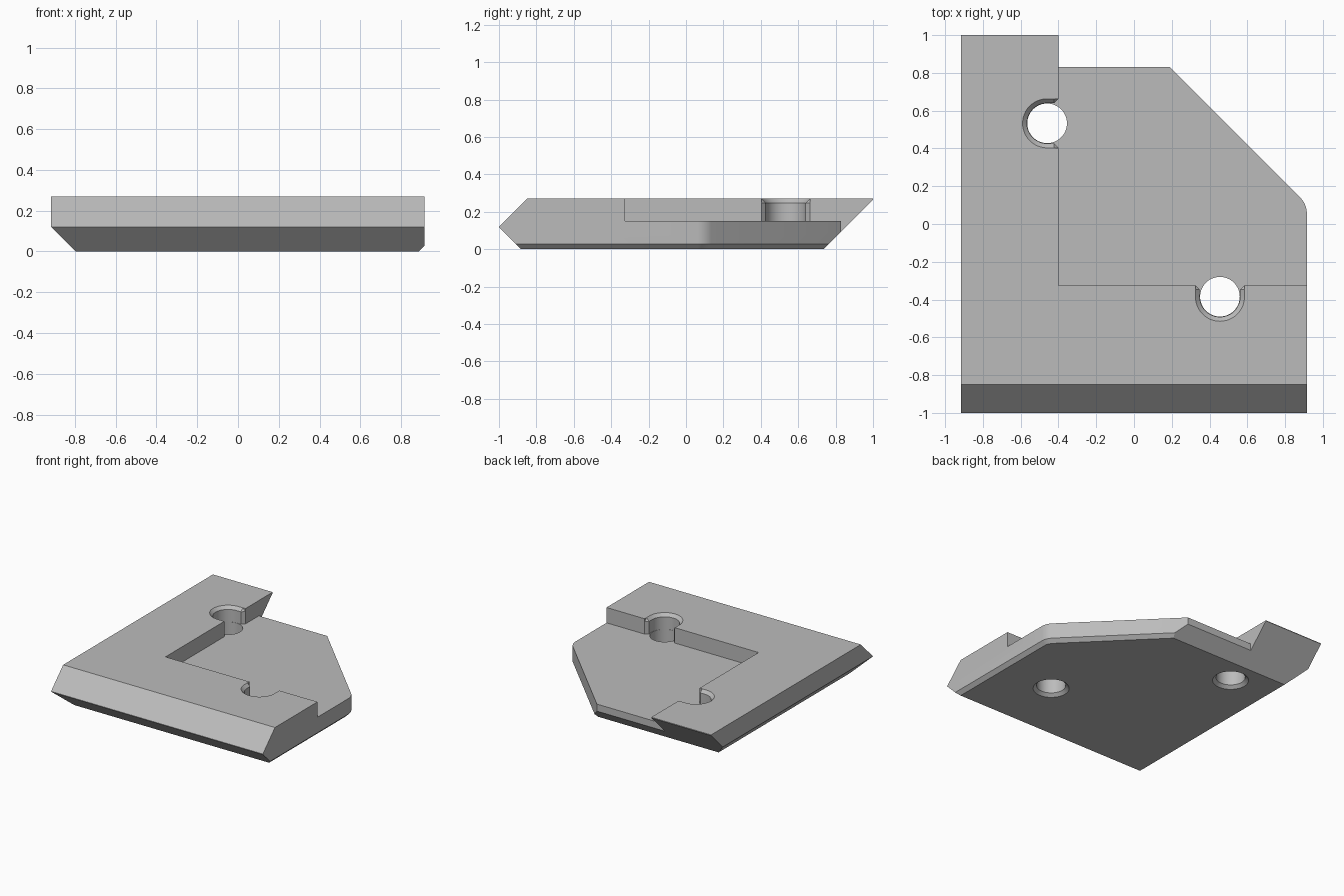
import bpy, bmesh
from math import cos, sin, pi, radians
from mathutils import Vector

if "Cube" in bpy.data.objects:
    bpy.data.objects.remove(bpy.data.objects["Cube"], do_unlink=True)

TOP, FLOOR = 0.27, 0.15                  # raised arms and pocket floor
BORE, HOLE, RIM = 0.105, 0.107, 0.13     # through hole, slot and chamfered rim
CH = RIM - HOLE

grey = bpy.data.materials.new("plain_grey")
grey.use_nodes = True
grey.diffuse_color = (0.5, 0.5, 0.5, 1)
grey.node_tree.nodes["Principled BSDF"].inputs["Base Color"].default_value = (0.5, 0.5, 0.5, 1)


def make(name, bm):
    bm.normal_update()
    bmesh.ops.recalc_face_normals(bm, faces=bm.faces)
    mesh = bpy.data.meshes.new(name)
    bm.to_mesh(mesh)
    bm.free()
    mesh.materials.append(grey)
    ob = bpy.data.objects.new(name, mesh)
    bpy.context.scene.collection.objects.link(ob)
    return ob


def solid_from_planes(planes):
    """Convex solid bounded by (point, outward normal) planes."""
    planes = [(Vector(no).normalized(), Vector(co)) for co, no in planes]
    planes = [(no, no.dot(co)) for no, co in planes]
    corners = {}
    for i, (a, da) in enumerate(planes):
        for j, (b, db) in enumerate(planes[:i]):
            for c, dc in planes[:j]:
                det = a.dot(b.cross(c))
                if abs(det) < 1e-4:
                    continue
                p = (b.cross(c) * da + c.cross(a) * db + a.cross(b) * dc) / det
                if all(no.dot(p) < d + 1e-5 for no, d in planes):
                    corners[tuple(round(v, 3) + 0.0 for v in p)] = p
    bm = bmesh.new()
    for p in corners.values():
        bm.verts.new(p)
    bmesh.ops.remove_doubles(bm, verts=bm.verts[:], dist=0.0008)
    bmesh.ops.convex_hull(bm, input=bm.verts[:])
    bm.normal_update()
    bmesh.ops.dissolve_limit(bm, angle_limit=radians(1), verts=bm.verts[:], edges=bm.edges[:])
    return bm


def box(lo, hi):
    return solid_from_planes([(p, [s if k == axis else 0 for k in range(3)])
                              for p, s in ((lo, -1), (hi, 1)) for axis in range(3)])


def loft(layers):
    """Closed solid through matching outlines."""
    bm = bmesh.new()
    rings = [[bm.verts.new(p) for p in layer] for layer in layers]
    n = len(rings[0])
    for a, b in zip(rings, rings[1:]):
        for i in range(n):
            j = (i + 1) % n
            bm.faces.new((a[i], a[j], b[j], b[i]))
    bm.faces.new(rings[0][::-1])
    bm.faces.new(rings[-1])
    bm.normal_update()
    bmesh.ops.triangulate(bm, faces=bm.faces[:])
    return bm


def cut(ob, cutter):
    cutter.hide_render = True
    mod = ob.modifiers.new("cut", "BOOLEAN")
    mod.operation, mod.solver, mod.object = "DIFFERENCE", "EXACT", cutter
    graph = bpy.context.evaluated_depsgraph_get()
    mesh = bpy.data.meshes.new_from_object(ob.evaluated_get(graph))
    ob.modifiers.clear()
    ob.data = mesh
    bpy.data.objects.remove(cutter, do_unlink=True)


# Block: flat top and bottom, bevelled front and left-hand side, undercut back
planes = [
    ((0, 0, 0), (0, 0, -1)), ((0, 0, TOP), (0, 0, 1)),
    ((0, -1, 0), (0, -1, 0)), ((-0.917, 0, 0), (-1, 0, 0)), ((0, 1, 0), (0, 1, 0)),
    ((0, -1, 0.12), (0, -1, 1)),
    ((0, -0.883, 0), (0, -1, -1)),
    ((0, 0.735, 0), (0, 1, -1)),
    ((-0.797, 0, 0), (-1, 0, -1)),
]
# Straight side, rounded corner and diagonal, each with a small bottom chamfer
corner, radius = Vector((0.795, 0.055, 0)), 0.12
for step in range(7):
    a = radians(45 * step / 6)
    n = Vector((cos(a), sin(a), 0))
    planes.append((corner + n * radius, n))
    planes.append((corner + n * (radius - 0.028), n - Vector((0, 0, 1))))
plate = make("corner_plate", solid_from_planes(planes))

# Recessed floor and shortened back edge
cut(plate, make("pocket_cutter", box((-0.4, -0.325, FLOOR), (1.2, 1.2, 0.5))))
cut(plate, make("back_cutter", box((-0.4, 0.83, -0.2), (1.2, 1.3, 0.6))))


def keyhole(centre, turn, r, z):
    """U-shaped outline opening towards 'turn', flared at its mouth."""
    depth = 0.06
    pts = [(r * cos(t), r * sin(t)) for t in (pi / 2 + pi * i / 24 for i in range(25))]
    mouth = [(depth - CH, r), (depth, RIM), (depth + 0.02, RIM)]
    pts += [(x, -y) for x, y in mouth] + mouth[::-1]
    c, s = cos(turn), sin(turn)
    return [(centre[0] + x * c - y * s, centre[1] + x * s + y * c, z) for x, y in pts]


def circle(centre, r, z):
    return [(centre[0] + r * cos(pi * i / 24), centre[1] + r * sin(pi * i / 24), z)
            for i in range(48)]


# Two screw holes, open to the pocket above its floor, countersunk below
for centre, turn in (((-0.46, 0.533), 0), ((0.455, -0.385), pi / 2)):
    slot = loft([keyhole(centre, turn, r, z) for r, z in
                 ((HOLE, FLOOR), (HOLE, TOP - CH), (RIM, TOP), (RIM, TOP + 0.05))])
    cut(plate, make("slot_cutter", slot))
    bore = loft([circle(centre, r, z) for r, z in
                 ((RIM, -0.05), (RIM, 0), (BORE, CH), (BORE, FLOOR + 0.04))])
    cut(plate, make("bore_cutter", bore))

# Smooth the rounded walls, keep the edges sharp
bpy.ops.object.select_all(action="DESELECT")
plate.select_set(True)
bpy.context.view_layer.objects.active = plate
bpy.ops.object.shade_smooth_by_angle(angle=radians(25))
